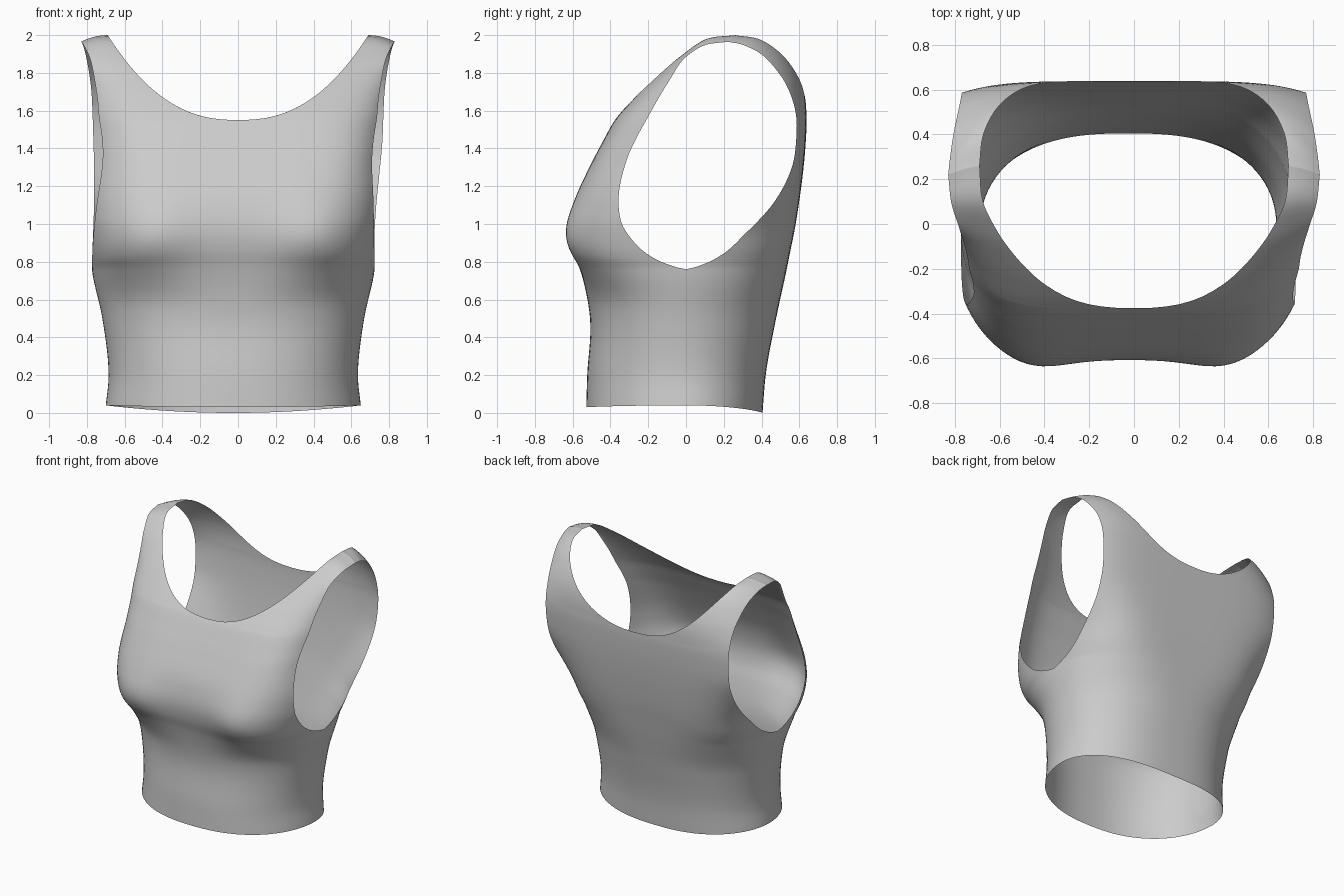
import bpy
import bmesh
import math

cube = bpy.data.objects.get("Cube")
if cube:
    bpy.data.objects.remove(cube)

STEPS = 7        # rows between two key rows
COLUMNS = 24     # columns from the middle to the side
ARMPIT = 3       # key row where the side seam ends
NECK_LOW = 1.55  # height of the lowest point of the neckline

# Key rows: distance along the cloth, middle y and z,
# then x, y, z of the outer edge (side seam, then armhole)
FRONT_ROWS = [
    (0, -.528, .03, .675, 0, .04),
    (.2, -.523, .2, .66, 0, .2),
    (.5, -.508, .5, .693, 0, .5),
    (.76, -.56, .76, .748, 0, .76),
    (.86, -.592, .86, .747, -.18, .825),
    (.99, -.607, .98, .742, -.318, .96),
    (1.13, -.585, 1.12, .733, -.357, 1.1),
    (1.35, -.5, 1.32, .713, -.31, 1.35),
    (1.47, -.438, 1.44, .72, -.26, 1.46),
    (1.58, -.376, NECK_LOW, .735, -.205, 1.56),
    (1.72, -.27, 1.67, .745, -.143, 1.67),
    (1.84, -.17, 1.765, .76, -.085, 1.765),
    (2.03, -.02, 1.895, .785, -.005, 1.88),
    (2.17, .1, 1.976, .815, .09, 1.943),
    (2.34, .26, 2, .83, .22, 1.965),
]
BACK_ROWS = [
    (0, .405, 0, .675, 0, .04),
    (.2, .422, .2, .66, 0, .2),
    (.5, .477, .5, .693, 0, .5),
    (.76, .533, .76, .748, 0, .76),
    (.86, .553, .86, .747, .17, .825),
    (.99, .577, .98, .745, .32, .955),
    (1.12, .598, 1.11, .747, .455, 1.1),
    (1.27, .618, 1.26, .755, .55, 1.27),
    (1.44, .633, 1.42, .765, .583, 1.44),
    (1.58, .638, NECK_LOW, .77, .582, 1.58),
    (1.7, .63, 1.67, .775, .552, 1.69),
    (1.81, .598, 1.77, .785, .505, 1.78),
    (1.94, .515, 1.89, .805, .41, 1.89),
    (2.07, .4, 1.973, .82, .31, 1.945),
    (2.22, .26, 2, .83, .22, 1.965),
]


def ramp(value, low, high):
    f = max(0, min(1, (value - low) / (high - low)))
    return f * f * (3 - 2 * f)


def slope(keys, i, column):
    """Slope of one column at a key row, allowing for uneven spacing."""
    def rise(a):
        return ((keys[a + 1][column] - keys[a][column])
                / (keys[a + 1][0] - keys[a][0]))
    if i == 0:
        return rise(0)
    if i == len(keys) - 1:
        return rise(i - 1)
    before = keys[i][0] - keys[i - 1][0]
    after = keys[i + 1][0] - keys[i][0]
    return (rise(i - 1) * after + rise(i) * before) / (before + after)


def row_between(keys, i, f):
    """Smooth row at fraction f between key rows i and i + 1."""
    length = keys[i + 1][0] - keys[i][0]
    row = []
    for column in range(1, len(keys[i])):
        b, c = keys[i][column], keys[i + 1][column]
        start = slope(keys, i, column) * length
        end = slope(keys, i + 1, column) * length
        row.append(b + start * f + (3 * (c - b) - 2 * start - end) * f ** 2
                   + (2 * (b - c) + start + end) * f ** 3)
    # the seam is closed below the armpit and opens in a round curve above it
    if i < ARMPIT:
        row[3] = 0
    elif i == ARMPIT:
        row[3] = keys[i + 1][4] * f ** .7
    return row


def smooth_rows(keys):
    rows = []
    for i in range(len(keys) - 1):
        for s in range(STEPS):
            f = s / STEPS
            if keys[i][2] == NECK_LOW:
                f *= f
            rows.append(row_between(keys, i, f))
    rows.append(row_between(keys, len(keys) - 2, 1))
    return rows


def bust(x, z):
    reach = .2 if z > .93 else .16
    return .045 * math.exp(-((x - .45) / .21) ** 2 - ((z - .93) / reach) ** 2)


def row_points(row, facing, side):
    """Points along one rounded cross-section, from middle to outer edge."""
    yi, zi, xo, yo, zo = row
    xi = .69 * (max(0, zi - NECK_LOW) / (2 - NECK_LOW)) ** (1 / 2.4)
    # squarer section at the chest than at the waist
    if facing < 0:
        power = 2.35 + 2.65 * ramp(zi, .56, .95)
    else:
        power = 2.6 + 2.4 * ramp(zi, .5, 1.1)
    if zo < 1.4:
        cut = yo / yi
    else:
        cut = .62 if facing < 0 else .93
    width = xo / (1 - cut * cut) ** (1 / power)

    def depth(x):
        return math.sqrt(max(0, 1 - (x / width) ** power))

    first, last = math.asin(xi / width), math.asin(min(1, xo / width))
    points = []
    for c in range(COLUMNS + 1):
        x = width * math.sin(first + (last - first) * c / COLUMNS)
        t = (x - xi) / (xo - xi)
        z = zi + (zo - zi) * t * t
        share = (depth(x) - depth(xo)) / (depth(xi) - depth(xo))
        y = yo + (yi - yo) * share
        if facing < 0:
            y -= bust(x, z) * max(0, 1 - t ** 4)
        # the body hangs slightly to the right below the straps
        lean = .025 * (1 - ramp(z, .8, 1.5))
        points.append((side * x - lean, y, z))
    return points


def add_panel(bm, keys, facing, side):
    grid = [[bm.verts.new(p) for p in row_points(row, facing, side)]
            for row in smooth_rows(keys)]
    for lower, upper in zip(grid, grid[1:]):
        for c in range(COLUMNS):
            corners = [lower[c], lower[c + 1], upper[c + 1], upper[c]]
            if facing * side > 0:
                corners.reverse()
            bm.faces.new(corners)


# Plain grey cloth
cloth = bpy.data.materials.new("grey cloth")
cloth.use_nodes = True
colour = (.6, .6, .6, 1)
cloth.diffuse_color = colour
for node in cloth.node_tree.nodes:
    if node.type == "BSDF_PRINCIPLED":
        node.inputs["Base Color"].default_value = colour
        node.inputs["Roughness"].default_value = .8

# Sleeveless top: front and back halves joined at middle, sides and shoulders
bm = bmesh.new()
for side in (-1, 1):
    add_panel(bm, FRONT_ROWS, -1, side)
    add_panel(bm, BACK_ROWS, 1, side)
bmesh.ops.remove_doubles(bm, verts=bm.verts, dist=.0003)
mesh = bpy.data.meshes.new("sleeveless_top")
bm.to_mesh(mesh)
bm.free()
mesh.materials.append(cloth)
top = bpy.data.objects.new("sleeveless_top", mesh)
bpy.context.collection.objects.link(top)

bpy.ops.object.select_all(action="DESELECT")
top.select_set(True)
bpy.context.view_layer.objects.active = top
bpy.ops.object.shade_smooth_by_angle(angle=math.radians(60))
